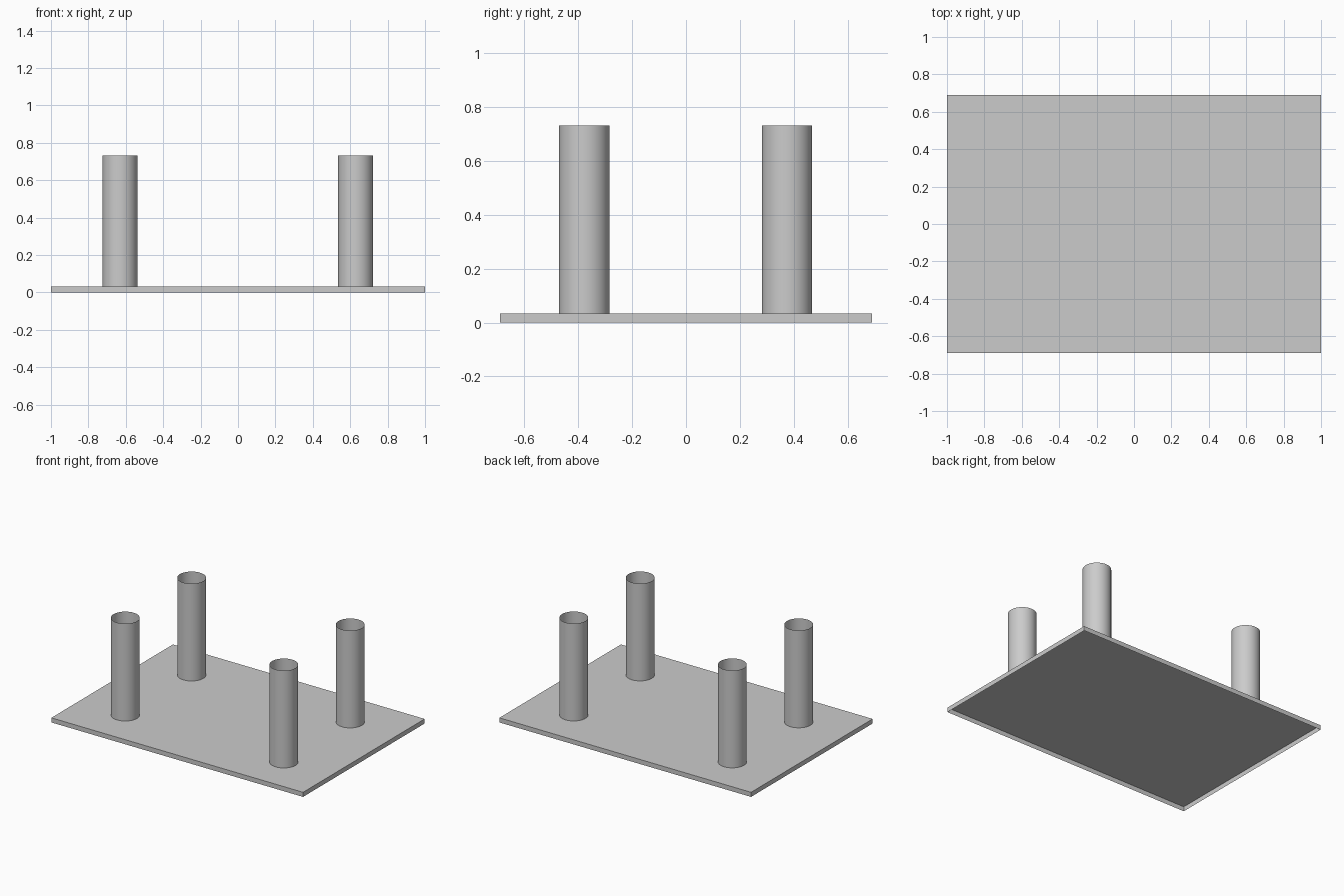
import bpy
import bmesh

if "Cube" in bpy.data.objects:
    bpy.data.objects.remove(bpy.data.objects["Cube"])

PLATE_X, PLATE_Y, PLATE_TOP = 1.0, 0.69, 0.033
TUBE_R, TUBE_TOP = 0.0935, 0.732


def add_object(name, bm):
    mesh = bpy.data.meshes.new(name)
    bm.to_mesh(mesh)
    bm.free()
    obj = bpy.data.objects.new(name, mesh)
    bpy.context.collection.objects.link(obj)
    return obj


# Base plate: shallow box, open underneath
bm = bmesh.new()
bmesh.ops.create_cube(bm, size=1)
for v in bm.verts:
    v.co.x *= 2 * PLATE_X
    v.co.y *= 2 * PLATE_Y
    v.co.z = PLATE_TOP if v.co.z > 0 else 0
bm.normal_update()
bottom = [f for f in bm.faces if f.normal.z < -0.5]
bmesh.ops.delete(bm, geom=bottom, context='FACES_ONLY')
add_object("base_plate", bm)


# Thin open-ended tubes standing on the plate
def add_tube(name, x, y):
    bm = bmesh.new()
    height = TUBE_TOP - PLATE_TOP
    bmesh.ops.create_cone(bm, cap_ends=False, segments=48,
                          radius1=TUBE_R, radius2=TUBE_R, depth=height)
    bmesh.ops.recalc_face_normals(bm, faces=bm.faces)
    for f in bm.faces:
        f.smooth = True
        # keep the wall facing outwards
        c = f.calc_center_median()
        if f.normal.dot(c) < 0:
            f.normal_flip()
    obj = add_object(name, bm)
    obj.location = (x, y, PLATE_TOP + height / 2)


for side, x in (("left", -0.631), ("right", 0.629)):
    for end, y in (("front", -0.378), ("back", 0.375)):
        add_tube(f"{end}_{side}_post", x, y)
